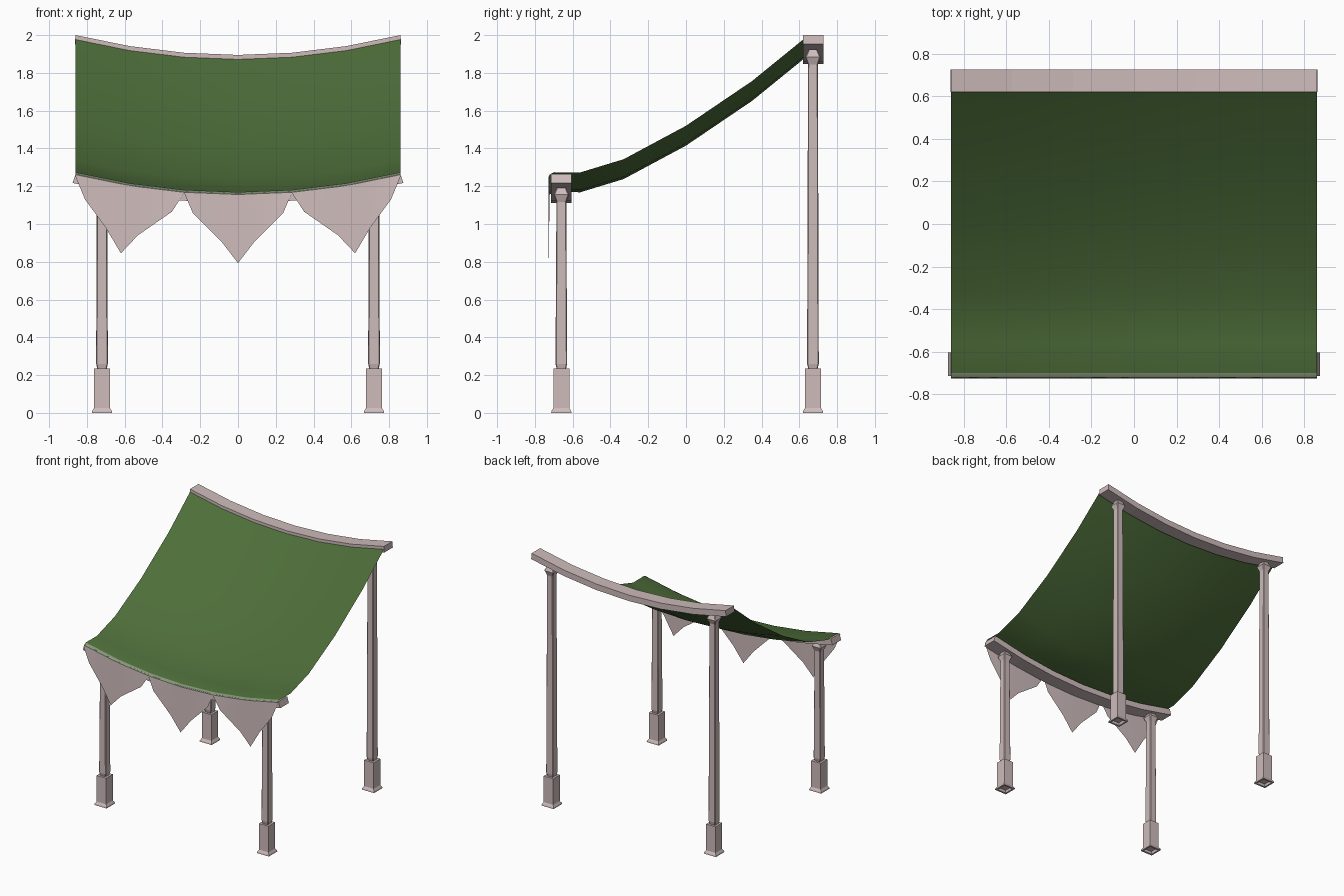
import bpy, bmesh

cube = bpy.data.objects.get("Cube")
if cube:
    bpy.data.objects.remove(cube)


def material(name, rgb):
    m = bpy.data.materials.new(name)
    m.use_nodes = True
    m.diffuse_color = (*rgb, 1)
    m.node_tree.nodes["Principled BSDF"].inputs["Base Color"].default_value = (*rgb, 1)
    return m


GREEN = material("green cloth", (0.076, 0.156, 0.042))
HEM = material("pale green hem", (0.24, 0.31, 0.19))
PINK = material("pale pink", (0.62, 0.50, 0.50))

HALF = 0.86
COLUMNS = [HALF * i / 3 for i in range(-3, 4)]


def sag(x):
    """Rise of the hanging curve towards both sides."""
    return 0.105 * (x / HALF) ** 2


def make(name, verts, faces, mats, smooth=False, fix=True):
    me = bpy.data.meshes.new(name)
    me.from_pydata(verts, [], faces)
    for m in mats:
        me.materials.append(m)
    if fix:
        bm = bmesh.new()
        bm.from_mesh(me)
        bmesh.ops.recalc_face_normals(bm, faces=bm.faces)
        bm.to_mesh(me)
        bm.free()
    for p in me.polygons:
        p.use_smooth = smooth
    ob = bpy.data.objects.new(name, me)
    bpy.context.collection.objects.link(ob)
    return ob


def loft(name, rings, mats):
    """Skin a list of equal rings and cap both ends."""
    n = len(rings[0])
    verts = [v for r in rings for v in r]
    faces = [(k * n + i, k * n + (i + 1) % n, (k + 1) * n + (i + 1) % n, (k + 1) * n + i)
             for k in range(len(rings) - 1) for i in range(n)]
    faces += [tuple(range(n))[::-1], tuple(range(len(verts) - n, len(verts)))]
    return make(name, verts, faces, mats)


def square(cx, cy, z, h, cut):
    """Square ring with chamfered corners."""
    c = h * (1 - cut)
    pts = [(h, -c), (h, c), (c, h), (-c, h), (-h, c), (-h, -c), (-c, -h), (c, -h)]
    if not cut:
        pts = [(h, -h), (h, h), (-h, h), (-h, -h)]
    return [(cx + x, cy + y, z) for x, y in pts]


# Posts: plinth with hollow underside, tapered shaft, flared capital
def post(name, x, y, top):
    plinth = [(0.02, 0.036), (0, 0.04), (0, 0.054), (0.01, 0.052), (0.026, 0.042), (0.235, 0.042)]
    shaft = [(0.23, 0.024), (0.26, 0.031), (top - 0.08, 0.026),
             (top - 0.042, 0.041), (top, 0.021)]
    loft(name + "_plinth", [square(x, y, z, h, 0) for z, h in plinth], [PINK])
    loft(name + "_shaft", [square(x, y, z, h, 0.15) for z, h in shaft], [PINK])


for side, label in ((1, "left"), (-1, "right")):
    post("front_post_" + label, side * 0.72, -0.66, 1.197)
    post("back_post_" + label, side * 0.72, 0.672, 1.925)


# Curved beams
def beam(name, y0, y1, mid_top, flare):
    rings = []
    for x in COLUMNS:
        t = mid_top + sag(x)
        xb = x * (1 + flare)
        rings.append([(x, y0, t), (x, y1, t), (xb, y1, t - 0.048), (xb, y0, t - 0.048)])
    loft(name, rings, [PINK])


beam("front_beam", -0.716, -0.605, 1.160, 0.018)
beam("back_beam", 0.62, 0.727, 1.895, 0.005)

# Cloth: hanging sheet with a pale hem along the front
profile = [(0.622, 1.873), (0.35, 1.652), (0, 1.415), (-0.33, 1.238),
           (-0.56, 1.168), (-0.70, 1.169), (-0.722, 1.156)]
n = len(COLUMNS)
verts = [(x, y, z + sag(x)) for y, z in profile for x in COLUMNS]
faces = [((k + 1) * n + i, (k + 1) * n + i + 1, k * n + i + 1, k * n + i)
         for k in range(len(profile) - 1) for i in range(n - 1)]
cloth = make("cloth", verts, faces, [GREEN, HEM], smooth=True, fix=False)
for p in cloth.data.polygons:
    p.material_index = 1 if p.center.y < -0.70 else 0

# Valance: three pointed flaps
middle = [(-0.285, 1.165), (-0.24, 1.06), (-0.09, 0.91), (0, 0.793),
          (0.09, 0.91), (0.24, 1.06), (0.285, 1.165)]
outer = [(0.285, 1.165), (0.35, 1.065), (0.53, 0.94), (0.62, 0.845),
         (0.70, 0.98), (0.81, 1.13), (HALF, 1.25)]
mirrored = [(-x, z) for x, z in reversed(outer)]


def hem_height(x):
    """Height of the faceted hem at x."""
    a = abs(x) / HALF * 3
    i = min(int(a), 2)
    s0, s1 = sag(HALF * i / 3), sag(HALF * (i + 1) / 3)
    return 1.156 + s0 + (s1 - s0) * (a - i)


for label, edge in (("middle", middle), ("left", outer), ("right", mirrored)):
    top = [(x, -0.722, hem_height(x)) for x, z in edge]
    low = [(x, -0.727, z) for x, z in edge]
    m = len(edge)
    quads = [(m + i, m + i + 1, i + 1, i) for i in range(m - 1)]
    make("valance_" + label, top + low, quads, [PINK], smooth=True, fix=False)
